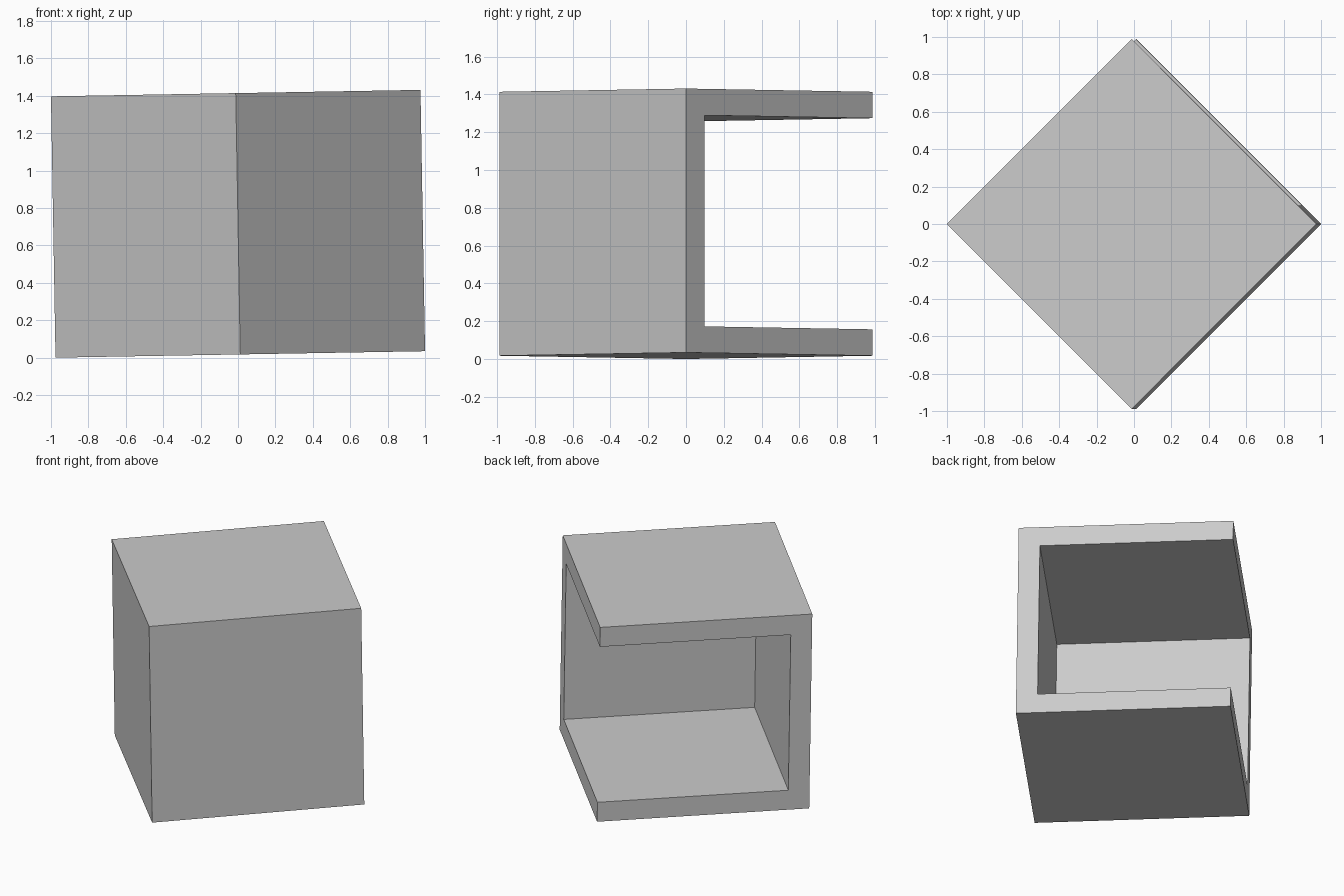
import bpy, bmesh
from math import radians, sin, cos, sqrt
from mathutils import Vector, Matrix

if "Cube" in bpy.data.objects:
    bpy.data.objects.remove(bpy.data.objects["Cube"])

TILT = radians(1.0)
S = 2.0 / (sqrt(2) * cos(TILT) + sin(TILT))   # cube side, so the tilted diagonal spans 2
H = S / 2
T = 0.1 * S                                   # wall thickness


def box(name, lo, hi):
    lo, hi = Vector(lo), Vector(hi)
    bm = bmesh.new()
    bmesh.ops.create_cube(bm, size=1.0, matrix=Matrix.LocRotScale((lo + hi) / 2, None, hi - lo))
    mesh = bpy.data.meshes.new(name)
    bm.to_mesh(mesh)
    bm.free()
    obj = bpy.data.objects.new(name, mesh)
    bpy.context.collection.objects.link(obj)
    return obj


# Cube shell, hollowed so that two neighbouring sides are open
shell = box("open_cube", (-H, -H, -H), (H, H, H))
cutter = box("hollow_cutter", (-H + T, -H + T, -H + T), (H + 0.5, H + 0.5, H - T))
cutter.hide_render = True
mod = shell.modifiers.new("hollow", 'BOOLEAN')
mod.operation = 'DIFFERENCE'
mod.solver = 'EXACT'
mod.object = cutter
bpy.context.view_layer.objects.active = shell
bpy.ops.object.modifier_apply(modifier=mod.name)
bpy.data.objects.remove(cutter)

# Front-right wall: an L-shaped border around a flush panel that faces inward
bm = bmesh.new()
bm.from_mesh(shell.data)


def wall_faces():
    return [f for f in bm.faces if all(abs(v.co.y + H) < 1e-4 for v in f.verts)]


for co, no in (((-H + T, 0, 0), (1, 0, 0)), ((0, 0, H - T), (0, 0, 1))):
    faces = wall_faces()
    edges = list({e for f in faces for e in f.edges})
    verts = list({v for f in faces for v in f.verts})
    bmesh.ops.bisect_plane(bm, geom=verts + edges + faces, plane_co=co, plane_no=no)

for f in wall_faces():
    c = f.calc_center_median()
    if c.x > -H + T and c.z < H - T:
        f.normal_flip()
bm.to_mesh(shell.data)
bm.free()

# Stand on one corner line: turned 45 degrees, leaning one degree
height = S * cos(TILT) + S * sqrt(2) * sin(TILT)
shell.matrix_world = (Matrix.Translation((0, 0, height / 2))
                      @ Matrix.Rotation(-TILT, 4, 'Y')
                      @ Matrix.Rotation(radians(45), 4, 'Z'))
